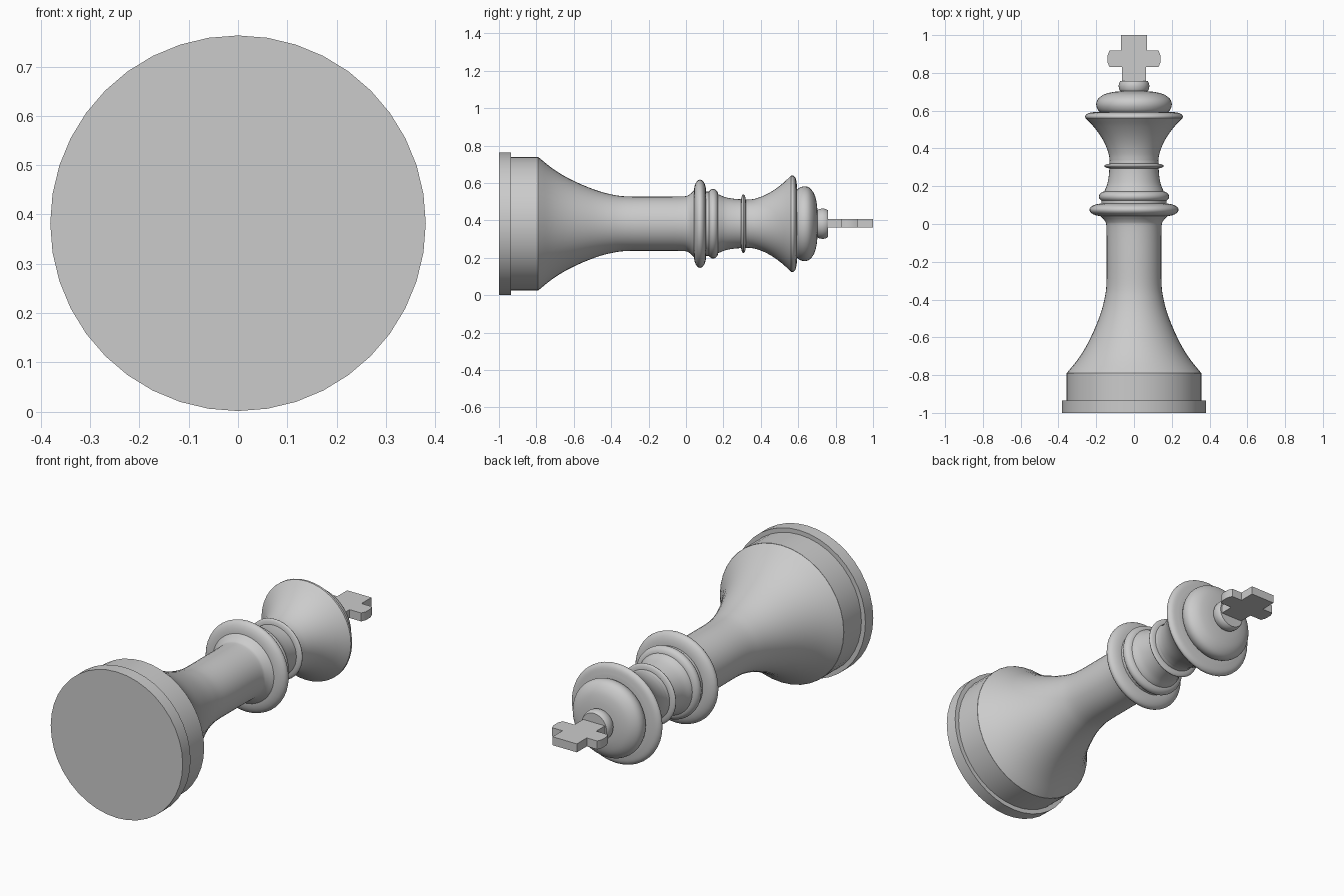
import bpy, bmesh, math
from mathutils import Vector

if "Cube" in bpy.data.objects:
    bpy.data.objects.remove(bpy.data.objects["Cube"])

SIDES = 40
AXIS_Z = 0.382

grey = bpy.data.materials.new("plain grey")
grey.use_nodes = True
grey.diffuse_color = (0.6, 0.6, 0.6, 1)
grey.node_tree.nodes["Principled BSDF"].inputs["Base Color"].default_value = (0.6, 0.6, 0.6, 1)


def finish(name, bm):
    bmesh.ops.recalc_face_normals(bm, faces=bm.faces[:])
    mesh = bpy.data.meshes.new(name)
    bm.to_mesh(mesh)
    bm.free()
    mesh.materials.append(grey)
    obj = bpy.data.objects.new(name, mesh)
    bpy.context.collection.objects.link(obj)
    bpy.ops.object.select_all(action='DESELECT')
    obj.select_set(True)
    bpy.context.view_layer.objects.active = obj
    bpy.ops.object.shade_smooth_by_angle(angle=math.radians(32))
    return obj


def smooth(points, steps=4):
    """Catmull-Rom curve through (y, radius) points."""
    p = [Vector(q) for q in points]
    p = [2 * p[0] - p[1]] + p + [2 * p[-1] - p[-2]]
    out = []
    for a, b, c, d in zip(p, p[1:], p[2:], p[3:]):
        for i in range(steps):
            t = i / steps
            out.append(0.5 * (2 * b + (c - a) * t + (2 * a - 5 * b + 4 * c - d) * t * t
                              + (3 * b - a - 3 * c + d) * t ** 3))
    return [tuple(q) for q in out] + [tuple(points[-1])]


def bulge(y, half, inner, outer, steps=12):
    """Half-ellipse profile for a rounded ring."""
    angles = [math.pi * i / steps for i in range(steps + 1)]
    return [(y - half * math.cos(a), inner + (outer - inner) * math.sin(a)) for a in angles]


def turned(name, profile):
    """Closed solid turned around the lengthwise axis."""
    bm = bmesh.new()
    rings = []
    for y, r in profile:
        turn = [2 * math.pi * i / SIDES for i in range(SIDES)]
        rings.append([bm.verts.new((r * math.sin(a), y, AXIS_Z + r * math.cos(a))) for a in turn])
    for low, high in zip(rings, rings[1:]):
        for i in range(SIDES):
            j = (i + 1) % SIDES
            bm.faces.new((low[i], low[j], high[j], high[i]))
    bm.faces.new(rings[0])
    bm.faces.new(rings[-1])
    return finish(name, bm)


# Stepped foot
turned("foot_plate", [(-1, 0.381), (-0.935, 0.381)])
turned("foot_drum", [(-0.935, 0.358), (-0.79, 0.358)])

# Flared stem, swelling slightly beneath the collar
turned("stem", smooth([(-0.79, 0.357), (-0.72, 0.3), (-0.65, 0.255), (-0.57, 0.215),
                       (-0.48, 0.179), (-0.4, 0.157), (-0.32, 0.146), (-0.17, 0.145),
                       (-0.02, 0.146), (0.015, 0.154), (0.045, 0.18)]))

# Collar rings
turned("collar_large", bulge(0.075, 0.033, 0.17, 0.236))
turned("collar_groove", [(0.09, 0.172), (0.13, 0.172)])
turned("collar_small", bulge(0.145, 0.028, 0.15, 0.186))

# Neck and its thin ring
turned("neck", smooth([(0.12, 0.17), (0.17, 0.158), (0.21, 0.142), (0.26, 0.133),
                       (0.31, 0.13), (0.36, 0.128)]))
turned("neck_ring", bulge(0.307, 0.013, 0.12, 0.157))

# Flared crown with rounded rim
turned("crown", smooth([(0.33, 0.128), (0.37, 0.134), (0.42, 0.152), (0.47, 0.18),
                        (0.52, 0.218), (0.562, 0.258)]))
turned("crown_rim", smooth([(0.562, 0.258), (0.574, 0.257), (0.587, 0.24), (0.594, 0.2)]))

# Domed cap and finial knob
turned("cap", smooth([(0.585, 0.165), (0.6, 0.188), (0.63, 0.2), (0.66, 0.192),
                      (0.685, 0.16), (0.698, 0.115), (0.704, 0.06)]))
turned("finial_knob", smooth([(0.695, 0.066), (0.71, 0.077), (0.73, 0.081),
                              (0.747, 0.078), (0.758, 0.072)]))

# Flat cross: half outline mirrored, then extruded
half = [(0.063, 0.74), (0.063, 0.83), (0.13, 0.83), (0.14, 0.855), (0.14, 0.893),
        (0.13, 0.918), (0.07, 0.918), (0.07, 1.0)]
outline = half + [(-x, y) for x, y in reversed(half)]
bm = bmesh.new()
face = bm.faces.new([bm.verts.new((x, y, AXIS_Z - 0.02)) for x, y in outline])
grown = bmesh.ops.extrude_face_region(bm, geom=[face])
bmesh.ops.translate(bm, vec=(0, 0, 0.044),
                    verts=[v for v in grown["geom"] if isinstance(v, bmesh.types.BMVert)])
finish("cross", bm)
